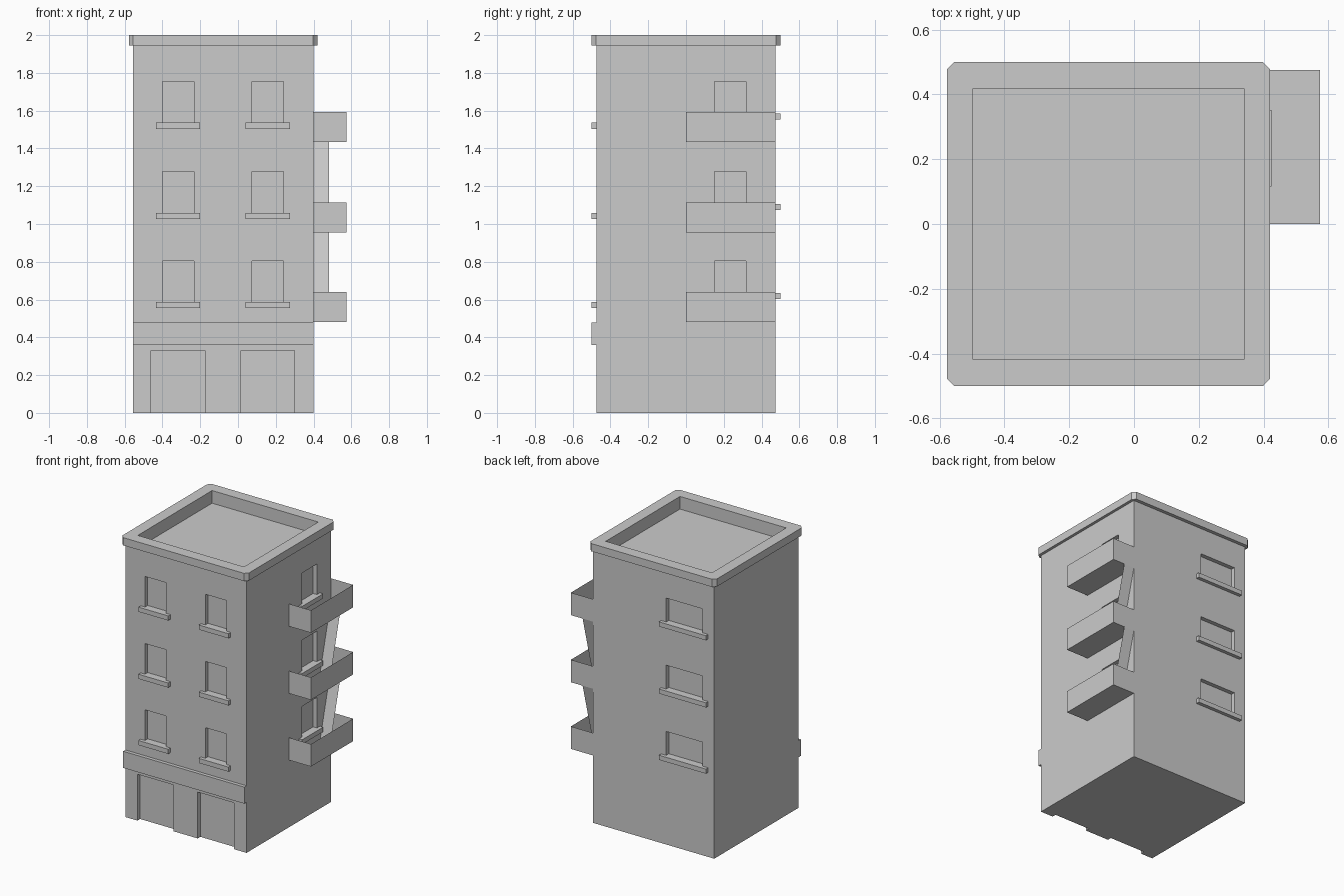
import bpy, bmesh

if "Cube" in bpy.data.objects:
    bpy.data.objects.remove(bpy.data.objects["Cube"])

X0, X1, Y = -0.555, 0.40, 0.475      # wall planes
OUT, DEPTH = 0.025, 0.03             # sill projection, opening recess
FLOOR_TOPS = (0.805, 1.277, 1.755)   # window heads
BALCONY_Z = (0.48, 0.955, 1.433)


def mesh_object(name, bm):
    bmesh.ops.recalc_face_normals(bm, faces=bm.faces)
    me = bpy.data.meshes.new(name)
    bm.to_mesh(me)
    bm.free()
    ob = bpy.data.objects.new(name, me)
    bpy.context.collection.objects.link(ob)
    return ob


def add_box(bm, x, y, z):
    verts = bmesh.ops.create_cube(bm, size=1)["verts"]
    for v in verts:
        for i, (a, b) in enumerate((x, y, z)):
            v.co[i] = a if v.co[i] < 0 else b
    return verts


def box(name, x, y, z):
    bm = bmesh.new()
    add_box(bm, x, y, z)
    return mesh_object(name, bm)


def cut(target, cutter):
    m = target.modifiers.new("openings", "BOOLEAN")
    m.operation, m.solver, m.object = "DIFFERENCE", "EXACT", cutter
    cutter.hide_render = True
    cutter.display_type = "WIRE"


# Openings: doors, front, side and back windows, each window with its sill
cutters = bmesh.new()
for a in (-0.46, 0.015):
    add_box(cutters, (a, a + 0.285), (-Y - 0.1, -Y + DEPTH), (-0.1, 0.33))

for i, top in enumerate(FLOOR_TOPS):
    z = top - 0.218
    sz = (z - 0.033, z)
    for a in (-0.40, 0.075):
        add_box(cutters, (a, a + 0.167), (-Y - 0.1, -Y + DEPTH), (z, top))
        box("front_sill", (a - 0.034, a + 0.2), (-Y - OUT, -Y), sz)
    add_box(cutters, (X1 - DEPTH, X1 + 0.1), (0.15, 0.318), (z, top))
    box("side_sill", (X1, X1 + OUT), (0.116, 0.352), sz)
    zb = top - 0.17
    add_box(cutters, (-0.464, -0.176), (Y - DEPTH, Y + 0.1), (zb, top))
    box("back_sill", (-0.507, -0.137), (Y, Y + OUT), (zb - 0.033, zb))

# Sunken roof
roof_cutter = bmesh.new()
add_box(roof_cutter, (-0.497, 0.34), (-0.418, 0.418), (1.91, 2.1))

# Walls and parapet with clipped corners
bm = bmesh.new()
add_box(bm, (X0, X1), (-Y, Y), (0, 1.945))
walls = mesh_object("walls", bm)

bm = bmesh.new()
add_box(bm, (-0.578, 0.42), (-0.5, 0.5), (1.945, 2.0))
upright = [e for e in bm.edges if abs(e.verts[0].co.z - e.verts[1].co.z) > 0.01]
bmesh.ops.bevel(bm, geom=upright, offset=0.023, segments=1, affect="EDGES")
parapet = mesh_object("parapet", bm)

opening_cutter = mesh_object("opening_cutter", cutters)
roof_cut = mesh_object("roof_cutter", roof_cutter)
cut(walls, opening_cutter)
cut(walls, roof_cut)
cut(parapet, roof_cut)

# Shop fascia band
box("fascia_band", (X0, X1), (-Y - OUT, -Y), (0.36, 0.478))

# Balconies: thin open trays against the side wall
for z in BALCONY_Z:
    bm = bmesh.new()
    add_box(bm, (X1, 0.575), (0, Y), (z, z + 0.16))
    bm.normal_update()
    bmesh.ops.delete(bm, geom=[f for f in bm.faces
                               if f.normal.z > 0.9 or f.normal.x < -0.9],
                     context="FACES")
    mesh_object("balcony", bm)

# Steep ladders between balconies
for lo, hi in zip(BALCONY_Z, BALCONY_Z[1:]):
    bm = bmesh.new()
    bm.faces.new([bm.verts.new(p) for p in (
        (X1, 0.35, lo), (0.482, 0.35, lo), (0.482, Y, hi), (X1, Y, hi))])
    mesh_object("ladder", bm)

# Bake the cuts, then drop the cutters
bpy.context.view_layer.update()
for ob in (walls, parapet):
    dg = bpy.context.evaluated_depsgraph_get()
    baked = bpy.data.meshes.new_from_object(ob.evaluated_get(dg))
    ob.modifiers.clear()
    ob.data = baked
for ob in (opening_cutter, roof_cut):
    bpy.data.objects.remove(ob)
